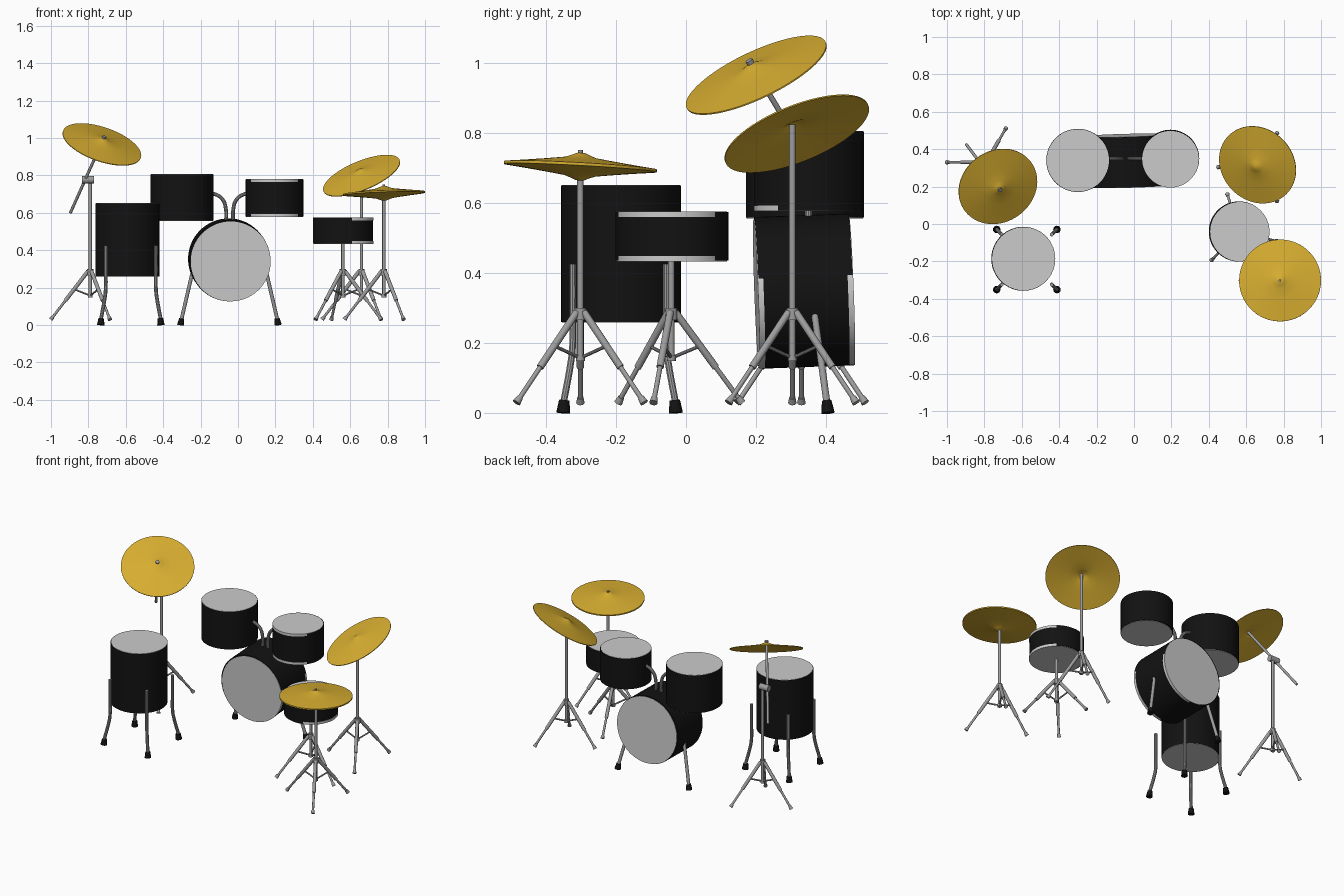
import bpy, bmesh, math
from mathutils import Vector as V

if "Cube" in bpy.data.objects:
    bpy.data.objects.remove(bpy.data.objects["Cube"])


def material(name, rgb):
    m = bpy.data.materials.new(name)
    m.diffuse_color = (*rgb, 1)
    m.use_nodes = True
    m.node_tree.nodes["Principled BSDF"].inputs["Base Color"].default_value = m.diffuse_color
    return m


BLACK = material("black_shell", (0.006, 0.006, 0.006))
HEAD = material("drum_skin", (0.6, 0.6, 0.6))
CHROME = material("chrome", (0.34, 0.34, 0.34))
GOLD = material("cymbal_gold", (0.68, 0.42, 0.03))


def lathe(name, profile, base, axis, mat, n=24):
    """Revolve (radius, height) points about an axis starting at base."""
    bm = bmesh.new()
    rings = []
    for r, h in profile:
        if r == 0:
            rings.append([bm.verts.new((0, 0, h))])
        else:
            rings.append([bm.verts.new((r * math.cos(2 * math.pi * i / n),
                                        r * math.sin(2 * math.pi * i / n), h)) for i in range(n)])
    for a, b in zip(rings, rings[1:]):
        for i in range(n):
            j = (i + 1) % n
            if len(a) == 1:
                bm.faces.new((a[0], b[j], b[i]))
            elif len(b) == 1:
                bm.faces.new((a[i], a[j], b[0]))
            else:
                bm.faces.new((a[i], a[j], b[j], b[i]))
    bmesh.ops.recalc_face_normals(bm, faces=bm.faces)
    me = bpy.data.meshes.new(name)
    bm.to_mesh(me)
    bm.free()
    me.materials.append(mat)
    ob = bpy.data.objects.new(name, me)
    bpy.context.collection.objects.link(ob)
    ob.location = base
    ob.rotation_mode = 'QUATERNION'
    ob.rotation_quaternion = V(axis).to_track_quat('Z', 'Y')
    return ob


def rod(name, p, q, r, mat=CHROME, r2=None, n=16):
    p, q = V(p), V(q)
    h = (q - p).length
    r2 = r if r2 is None else r2
    return lathe(name, [(0, 0), (r, 0), (r2, h), (0, h)], p, q - p, mat, n)


def bent_tube(name, pts, r):
    """Smooth tube through a short list of points."""
    cu = bpy.data.curves.new(name, 'CURVE')
    cu.dimensions = '3D'
    cu.bevel_depth, cu.bevel_resolution, cu.use_fill_caps = r, 3, True
    sp = cu.splines.new('BEZIER')
    sp.bezier_points.add(len(pts) - 1)
    for b, p in zip(sp.bezier_points, pts):
        b.co = p
        b.handle_left_type = b.handle_right_type = 'AUTO'
    cu.materials.append(CHROME)
    ob = bpy.data.objects.new(name, cu)
    bpy.context.collection.objects.link(ob)
    bpy.ops.object.select_all(action='DESELECT')
    ob.select_set(True)
    bpy.context.view_layer.objects.active = ob
    bpy.ops.object.convert(target='MESH')


def drum(name, p, q, r, shift=(0, 0, 0)):
    """Black shell with a skin on each end, skins set slightly off centre."""
    p, q, s = V(p), V(q), V(shift)
    d = (q - p).normalized()
    rod(name + "_shell", p, q, r, BLACK, n=64)
    rod(name + "_top_skin", q - d * 0.014 + s, q + d * 0.002 + s, r * 0.985, HEAD, n=64)
    rod(name + "_bottom_skin", p + d * 0.014 + s, p - d * 0.002 + s, r * 0.985, HEAD, n=64)


def cymbal(name, centre, normal, R=0.22, h=0.036):
    top = [(0, h), (0.012, h - 0.001), (0.028, h - 0.008), (0.045, h - 0.014),
           (0.1, h * 0.4), (0.16, h * 0.19), (R, 0)]
    lathe(name, top + [(r, z - 0.004) for r, z in reversed(top)], centre, normal, GOLD, 64)


def stand(name, x, y, top, angles=(60, 180, 300)):
    """Pole on a braced tripod."""
    rod(name + "_pole", (x, y, 0.155), (x, y, top), 0.009)
    rod(name + "_collar", (x, y, 0.265), (x, y, 0.3), 0.017)
    rod(name + "_brace_hub", (x, y, 0.148), (x, y, 0.166), 0.013)
    for a in angles:
        d = V((math.cos(math.radians(a)), math.sin(math.radians(a)), 0))
        start = V((x, y, 0.288)) + d * 0.012
        end = V((x, y, 0.034)) + d * 0.207
        mid = start.lerp(end, 0.62)
        rod(name + "_leg_upper", start, mid, 0.0105)
        rod(name + "_leg_lower", mid, end, 0.007)
        rod(name + "_foot", start.lerp(end, 0.96), start.lerp(end, 1.02), 0.009, r2=0.012)
        rod(name + "_brace", (x, y, 0.157), start.lerp(end, 0.38), 0.005, n=10)


# Drums
drum("floor_tom", (-0.592, -0.186, 0.26), (-0.592, -0.186, 0.65), 0.171, (0.002, 0, 0))
drum("snare", (0.561, -0.04, 0.435), (0.561, -0.04, 0.574), 0.161, (0.005, -0.001, 0))
drum("left_rack_tom", (-0.3, 0.34, 0.558), (-0.3, 0.34, 0.804), 0.169)
drum("right_rack_tom", (0.195, 0.35, 0.579), (0.195, 0.35, 0.778), 0.154, (0, -0.004, 0))
drum("bass_drum", (-0.05, 0.472, 0.353), (-0.043, 0.203, 0.343), 0.217, (0.004, 0, -0.003))

# Floor tom legs with bent lower ends and rubber feet
for sx in (-1, 1):
    for sy in (-1, 1):
        def at(k, z):
            return (-0.573 + sx * k, -0.19 + sy * k, z)
        bent_tube("floor_tom_leg", [at(0.134, 0.425), at(0.134, 0.3), at(0.135, 0.18),
                                    at(0.14, 0.14), at(0.16, 0.03)], 0.01)
        rod("floor_tom_foot", at(0.161, 0), at(0.158, 0.036), 0.02, BLACK, 0.015)

# Bass drum spurs
for s in (-1, 1):
    foot = (-0.046 + s * 0.261, 0.406, 0)
    knee = (-0.046 + s * 0.255, 0.402, 0.035)
    rod("bass_spur", knee, (-0.046 + s * 0.198, 0.368, 0.28), 0.01)
    rod("bass_spur_foot", foot, knee, 0.019, BLACK, 0.014)

# Curved arms holding the rack toms
for s in (-1, 1):
    bx = -0.045 + s * 0.02
    bent_tube("tom_arm", [(bx, 0.35, 0.54), (bx, 0.35, 0.62), (bx + s * 0.018, 0.35, 0.672),
                          (bx + s * 0.06, 0.35, 0.7), (bx + s * 0.1, 0.35, 0.705)], 0.01)

# Stands
stand("hi_hat_stand", 0.78, -0.302, 0.67)
stand("right_crash_stand", 0.66, 0.304, 0.825)
stand("left_crash_stand", -0.79, 0.33, 0.79)
stand("snare_stand", 0.561, -0.042, 0.44, (107, 226, 346))

# Hi-hat pair on its rod
tilt = V((-0.035, 0.055, 1)).normalized()
hat = V((0.781, -0.302, 0.704))
cymbal("hi_hat_top", hat + tilt * 0.004, tilt, 0.219)
cymbal("hi_hat_bottom", hat - tilt * 0.004, -tilt, 0.219)
rod("hi_hat_rod", (0.78, -0.302, 0.66), (0.78, -0.302, 0.752), 0.007)

# Right crash
cymbal("right_crash", (0.66, 0.316, 0.8), (-0.36, -0.35, 0.867))

# Left crash on a boom arm
cymbal("left_crash", (-0.727, 0.2, 0.967), (0.3, -0.41, 0.862))
tip = V((-0.714, 0.18, 1.008))
tail = V((-0.896, 0.425, 0.6))
rod("boom_arm", tail, tip, 0.008)
rod("boom_tip", tip.lerp(tail, 0.02), tip, 0.011)
rod("boom_clamp", (-0.835, 0.325, 0.777), (-0.77, 0.325, 0.777), 0.02)

# Smooth the round surfaces, keep the rims sharp
bpy.ops.object.select_all(action='SELECT')
bpy.context.view_layer.objects.active = bpy.context.selected_objects[0]
bpy.ops.object.shade_smooth_by_angle(angle=math.radians(35))
